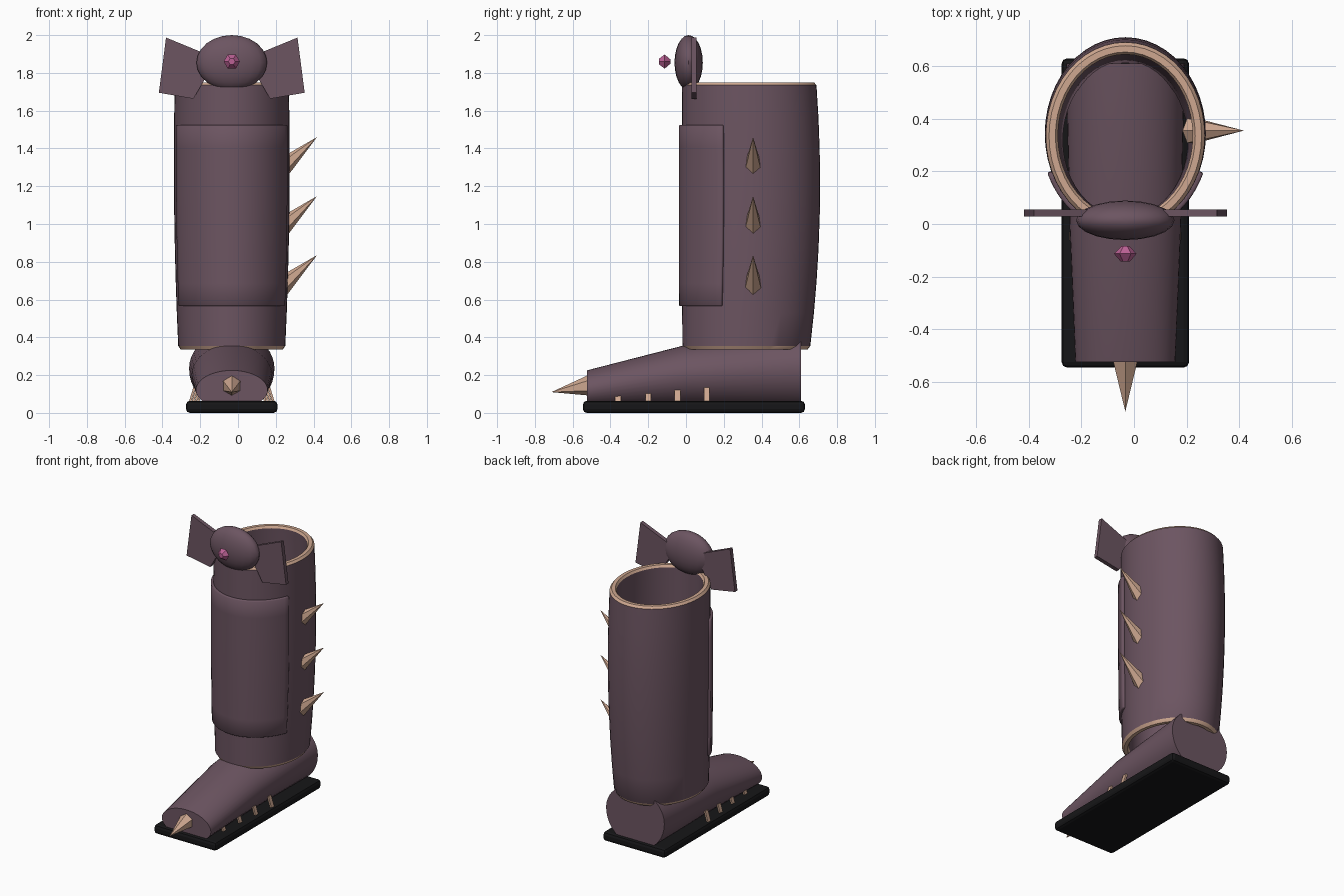
import bpy, bmesh, math
from mathutils import Vector

if "Cube" in bpy.data.objects:
    bpy.data.objects.remove(bpy.data.objects["Cube"])

CX = -0.033  # the boot's own centre line


def material(name, rgb):
    m = bpy.data.materials.new(name)
    m.diffuse_color = (*rgb, 1)
    m.use_nodes = True
    m.node_tree.nodes["Principled BSDF"].inputs["Base Color"].default_value = m.diffuse_color
    return m


LEATHER = material("leather", (0.15, 0.09, 0.12))
TAN = material("tan", (0.62, 0.39, 0.28))
BLACK = material("black_rubber", (0.008, 0.008, 0.009))
PINK = material("pink_gem", (0.50, 0.12, 0.30))


def finish(name, bm, mats, smooth=None):
    bmesh.ops.recalc_face_normals(bm, faces=bm.faces[:])
    me = bpy.data.meshes.new(name)
    bm.to_mesh(me)
    bm.free()
    ob = bpy.data.objects.new(name, me)
    bpy.context.collection.objects.link(ob)
    for m in mats:
        me.materials.append(m)
    if smooth:
        bpy.ops.object.select_all(action='DESELECT')
        ob.select_set(True)
        bpy.context.view_layer.objects.active = ob
        bpy.ops.object.shade_smooth_by_angle(angle=math.radians(smooth))
    return ob


def bridge(bm, rings, closed=True, mat=lambda i: 0):
    n = len(rings[0])
    for i in range(len(rings) - 1):
        for j in range(n if closed else n - 1):
            k = (j + 1) % n
            f = bm.faces.new((rings[i][j], rings[i][k], rings[i + 1][k], rings[i + 1][j]))
            f.material_index = mat(i)


def bevel(ob, width, segments):
    m = ob.modifiers.new("bevel", 'BEVEL')
    m.width, m.segments, m.limit_method = width, segments, 'ANGLE'


def box(name, centre, size, mat, tilt=0):
    bm = bmesh.new()
    bmesh.ops.create_cube(bm, size=1)
    bmesh.ops.scale(bm, vec=size, verts=bm.verts)
    ob = finish(name, bm, [mat])
    ob.location = centre
    ob.rotation_euler.y = tilt
    return ob


def spike(name, base, tip, radius, sides=6):
    base, tip = Vector(base), Vector(tip)
    bm = bmesh.new()
    bmesh.ops.create_cone(bm, cap_ends=True, segments=sides, radius1=radius, radius2=0,
                          depth=(tip - base).length)
    ob = finish(name, bm, [TAN])
    ob.location = (base + tip) / 2
    ob.rotation_mode = 'QUATERNION'
    ob.rotation_quaternion = (tip - base).to_track_quat('Z', 'Y')


def shaft_point(z, ang, off=0.0):
    # oval section (half width, centre y, half depth) blended over three heights
    zs = (0.345, 1.2, 1.745)
    w = [math.prod((z - zs[j]) / (zs[i] - zs[j]) for j in range(3) if j != i) for i in range(3)]
    a, cy, b = (sum(wi * v for wi, v in zip(w, vals)) for vals in
                ((0.283, 0.306, 0.302), (0.319, 0.344, 0.335), (0.338, 0.366, 0.355)))
    return (CX + (a + off) * math.cos(ang), cy + (b + off) * math.sin(ang), z)


# Sole
sole = box("sole", (CX, 0.042, 0.032), (0.484, 1.175, 0.064), BLACK)
bevel(sole, 0.02, 2)

# Foot: oval sections from toe to heel (y, centre z, half width, height up, height down)
sections = [(-0.525, 0.12, 0.19, 0.105, 0.10), (0.0, 0.20, 0.212, 0.16, 0.18),
            (0.61, 0.235, 0.226, 0.195, 0.225)]
bm = bmesh.new()
rings = []
for y, cz, w, up, down in sections:
    ring = []
    for j in range(40):
        t = math.tau * j / 40
        s = math.sin(t)
        ring.append(bm.verts.new((CX + w * math.cos(t), y, cz + s * (up if s > 0 else down))))
    rings.append(ring)
bridge(bm, rings)
bm.faces.new(rings[0])
bm.faces.new(rings[-1])
finish("foot", bm, [LEATHER], 30)

# Shaft: hollow tube with tan rims, drawn as a closed wall profile (z, offset)
T = 0.046
levels = [0.355 + (1.735 - 0.355) * i / 8 for i in range(9)]
profile = [(z, 0) for z in levels] + [(1.75, -0.012), (1.75, -T + 0.01)]
profile += [(z, -T) for z in reversed(levels)] + [(0.335, -T + 0.01), (0.335, -0.012)]
bm = bmesh.new()
rings = [[bm.verts.new(shaft_point(z, math.tau * j / 48, off)) for j in range(48)]
         for z, off in profile]
rings.append(rings[0])
bridge(bm, rings, mat=lambda i: 1 if i in (8, 9, 10, 19, 20, 21) else 0)
finish("shaft", bm, [LEATHER, TAN], 30)

# Front guard: curved panel wrapped around the front of the shaft
bm = bmesh.new()
rings = []
for i in range(9):
    z = 0.565 + 0.96 * i / 8
    rings.append([bm.verts.new(shaft_point(z, math.radians(-157 + 134 * j / 24), 0.004))
                  for j in range(25)])
bridge(bm, rings, closed=False)
guard = finish("front_guard", bm, [LEATHER], 30)
sol = guard.modifiers.new("thickness", 'SOLIDIFY')
sol.thickness, sol.offset = 0.024, 0
bevel(guard, 0.005, 1)

# Side spikes and toe spike
for i in range(3):
    z = 0.66 + 0.3125 * i
    spike(f"side_spike_{i + 1}", (0.22, 0.355, z), (0.418, 0.355, z + 0.175), 0.054)
spike("toe_spike", (CX, -0.47, 0.152), (CX, -0.713, 0.11), 0.066)

# Stitches along both sides of the foot
for i, (y, top) in enumerate(((0.11, 0.135), (-0.045, 0.12), (-0.20, 0.103), (-0.36, 0.09))):
    for side in (-1, 1):
        h = top - 0.04
        box(f"stitch_{i + 1}_{'left' if side < 0 else 'right'}",
            (CX + side * (0.212 - 0.012 * i), y, 0.04 + h / 2), (0.012, 0.03, h), TAN,
            -side * 0.3)

# Bow knot
bm = bmesh.new()
bmesh.ops.create_uvsphere(bm, u_segments=20, v_segments=12, radius=1)
bmesh.ops.scale(bm, vec=(0.187, 0.075, 0.146), verts=bm.verts)
bmesh.ops.translate(bm, vec=(CX, 0.014, 1.854), verts=bm.verts)
finish("bow_knot", bm, [LEATHER], 40)

# Bow wings: flat plates either side
outline = [(0.10, 1.87), (0.348, 1.987), (0.386, 1.695), (0.203, 1.663), (0.10, 1.84)]
for side in (-1, 1):
    bm = bmesh.new()
    front, back = ([bm.verts.new((CX + side * x, y, z)) for x, z in outline]
                   for y in (0.028, 0.056))
    bridge(bm, [front, back])
    bm.faces.new(front)
    bm.faces.new(back)
    # top edge meets the knot high up
    for ring in (front, back):
        ring[0].co.z = 1.885
    finish("bow_wing_left" if side < 0 else "bow_wing_right", bm, [LEATHER])

# Gem: faceted double cone in front of the knot
bm = bmesh.new()
rings = [[bm.verts.new((CX + r * math.cos(math.tau * j / 6), y, 1.86 + r * math.sin(math.tau * j / 6)))
          for j in range(6)] for y, r in ((-0.142, 0.018), (-0.113, 0.043), (-0.083, 0.014))]
bridge(bm, rings)
bm.faces.new(rings[0])
bm.faces.new(rings[-1])
finish("gem", bm, [PINK])
